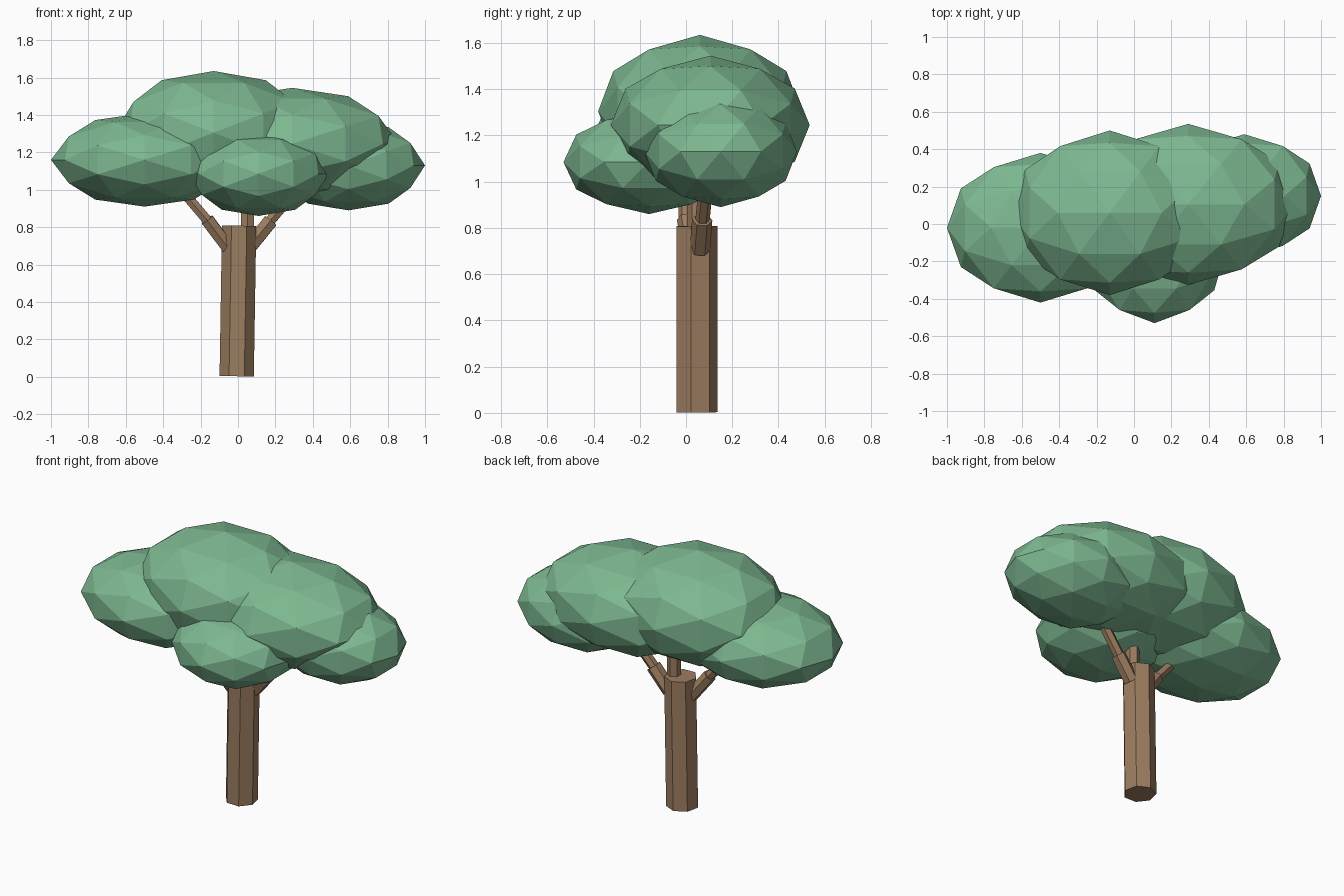
import bpy
import bmesh
import math
from mathutils import Matrix, Vector

cube = bpy.data.objects.get("Cube")
if cube:
    bpy.data.objects.remove(cube, do_unlink=True)


def make_material(name, rgb):
    mat = bpy.data.materials.new(name)
    mat.use_nodes = True
    mat.diffuse_color = (*rgb, 1)
    mat.node_tree.nodes["Principled BSDF"].inputs["Base Color"].default_value = (*rgb, 1)
    return mat


leaf_green = make_material("leaf_green", (0.205, 0.479, 0.283))
bark_brown = make_material("bark_brown", (0.335, 0.205, 0.118))


def finish(name, bm, mat):
    mesh = bpy.data.meshes.new(name)
    bm.to_mesh(mesh)
    bm.free()
    mesh.materials.append(mat)
    obj = bpy.data.objects.new(name, mesh)
    bpy.context.collection.objects.link(obj)
    return obj


def wood(name, start, end, radius, sides):
    """Straight faceted prism between two points."""
    start, end = Vector(start), Vector(end)
    axis = end - start
    turn = Vector((0, 0, 1)).rotation_difference(axis).to_matrix().to_4x4()
    bm = bmesh.new()
    bmesh.ops.create_cone(bm, cap_ends=True, segments=sides,
                          radius1=radius, radius2=radius, depth=axis.length,
                          matrix=Matrix.Translation((start + end) / 2) @ turn)
    return finish(name, bm, bark_brown)


def foliage(name, centre, size):
    """Low-poly ellipsoid with a vertex on each of its axes."""
    align = Matrix.Rotation(-math.atan(2) / 2, 4, 'Y')
    bm = bmesh.new()
    bmesh.ops.create_icosphere(bm, subdivisions=2, radius=1, matrix=align)
    bmesh.ops.transform(bm, verts=bm.verts,
                        matrix=Matrix.Translation(centre) @ Matrix.Diagonal((*size, 1)))
    return finish(name, bm, leaf_green)


# Trunk, leaning very slightly
wood("trunk", (-0.007, 0.043, 0.003), (0.006, 0.043, 0.808), 0.094, 7)

# Branches: thick stubs with thinner continuations
wood("right_branch_lower", (-0.04, 0.03, 0.675), (-0.165, 0.0, 0.84), 0.04, 6)
wood("right_branch_upper", (-0.15, 0.0, 0.82), (-0.32, -0.01, 1.02), 0.03, 6)
wood("left_branch_lower", (0.07, 0.06, 0.705), (0.175, 0.07, 0.835), 0.044, 6)
wood("left_branch_upper", (0.16, 0.07, 0.82), (0.33, 0.09, 1.02), 0.031, 6)
wood("middle_branch", (0.05, 0.045, 0.78), (0.05, 0.045, 1.1), 0.04, 6)

# Canopy
foliage("right_foliage", (-0.5, -0.02, 1.16), (0.5, 0.4, 0.25))
foliage("top_foliage", (-0.13, 0.06, 1.305), (0.53, 0.44, 0.33))
foliage("upper_left_foliage", (0.29, 0.105, 1.245), (0.57, 0.43, 0.3))
foliage("lower_left_foliage", (0.59, 0.15, 1.13), (0.41, 0.33, 0.24))
foliage("front_foliage", (0.11, -0.16, 1.085), (0.375, 0.37, 0.225))
